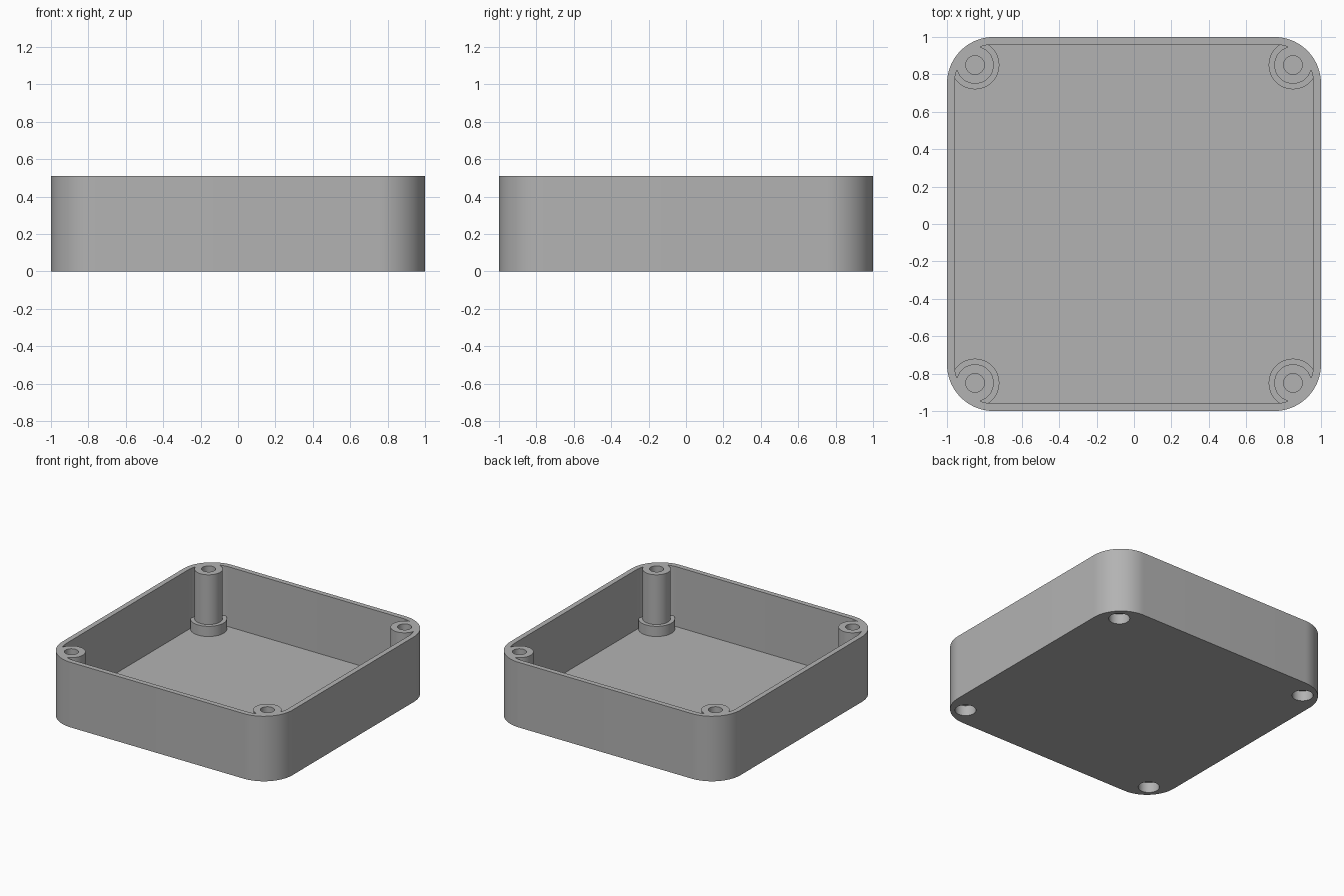
import bpy, bmesh, math

if "Cube" in bpy.data.objects:
    bpy.data.objects.remove(bpy.data.objects["Cube"])

H = 0.51        # case height
WALL = 0.04     # wall and floor thickness
R = 0.25        # outer corner radius
POST = 0.85     # screw post centre offset


def prism(name, outline, z0, z1):
    """Extrude a closed 2D outline from z0 to z1."""
    bm = bmesh.new()
    face = bm.faces.new([bm.verts.new((x, y, z0)) for x, y in outline])
    top = bmesh.ops.extrude_face_region(bm, geom=[face])
    verts = [g for g in top["geom"] if isinstance(g, bmesh.types.BMVert)]
    bmesh.ops.translate(bm, verts=verts, vec=(0, 0, z1 - z0))
    bmesh.ops.recalc_face_normals(bm, faces=bm.faces)
    mesh = bpy.data.meshes.new(name)
    bm.to_mesh(mesh)
    bm.free()
    ob = bpy.data.objects.new(name, mesh)
    bpy.context.collection.objects.link(ob)
    return ob


def arc(cx, cy, r, a0, a1, n):
    return [(cx + r * math.cos(a0 + (a1 - a0) * i / n),
             cy + r * math.sin(a0 + (a1 - a0) * i / n)) for i in range(n + 1)]


def rounded_square(half, r):
    pts = []
    for k, (sx, sy) in enumerate([(1, 1), (-1, 1), (-1, -1), (1, -1)]):
        a = k * math.pi / 2
        pts += arc(sx * (half - r), sy * (half - r), r, a, a + math.pi / 2, 20)
    return pts


def disc(cx, cy, r):
    return arc(cx, cy, r, 0, 2 * math.pi, 48)[:-1]


def cut(target, cutter):
    """Subtract the cutter from the target and remove the cutter."""
    mod = target.modifiers.new("cut", 'BOOLEAN')
    mod.operation, mod.solver, mod.object = 'DIFFERENCE', 'EXACT', cutter
    bpy.context.view_layer.objects.active = target
    bpy.ops.object.modifier_apply(modifier=mod.name)
    bpy.data.objects.remove(cutter, do_unlink=True)


# Outer shell and the hollow inside it
case = prism("enclosure_base", rounded_square(1, R), 0, H)
cavity = prism("cavity", rounded_square(1 - WALL, R - WALL), WALL, H + 0.1)
corners = [(x, y) for x in (-POST, POST) for y in (-POST, POST)]

# Screw posts with wider collars at the floor, left standing in the hollow
for x, y in corners:
    cut(cavity, prism("collar", disc(x, y, 0.13), -0.1, 0.12))
    cut(cavity, prism("post", disc(x, y, 0.10), -0.2, H + 0.2))
cut(case, cavity)

# Screw holes from the top, screw head recesses from below
for x, y in corners:
    cut(case, prism("screw_hole", disc(x, y, 0.05), 0.09, H + 0.1))
    cut(case, prism("head_recess", disc(x, y, 0.075), -0.1, 0.08))

# Plain grey plastic
grey = bpy.data.materials.new("grey_plastic")
grey.diffuse_color = (0.45, 0.45, 0.45, 1)
grey.use_nodes = True
grey.node_tree.nodes["Principled BSDF"].inputs["Base Color"].default_value = grey.diffuse_color
case.data.materials.clear()
case.data.materials.append(grey)
for p in case.data.polygons:
    p.material_index = 0

bpy.ops.object.select_all(action='DESELECT')
case.select_set(True)
bpy.context.view_layer.objects.active = case
bpy.ops.object.shade_smooth_by_angle(angle=math.radians(30))
